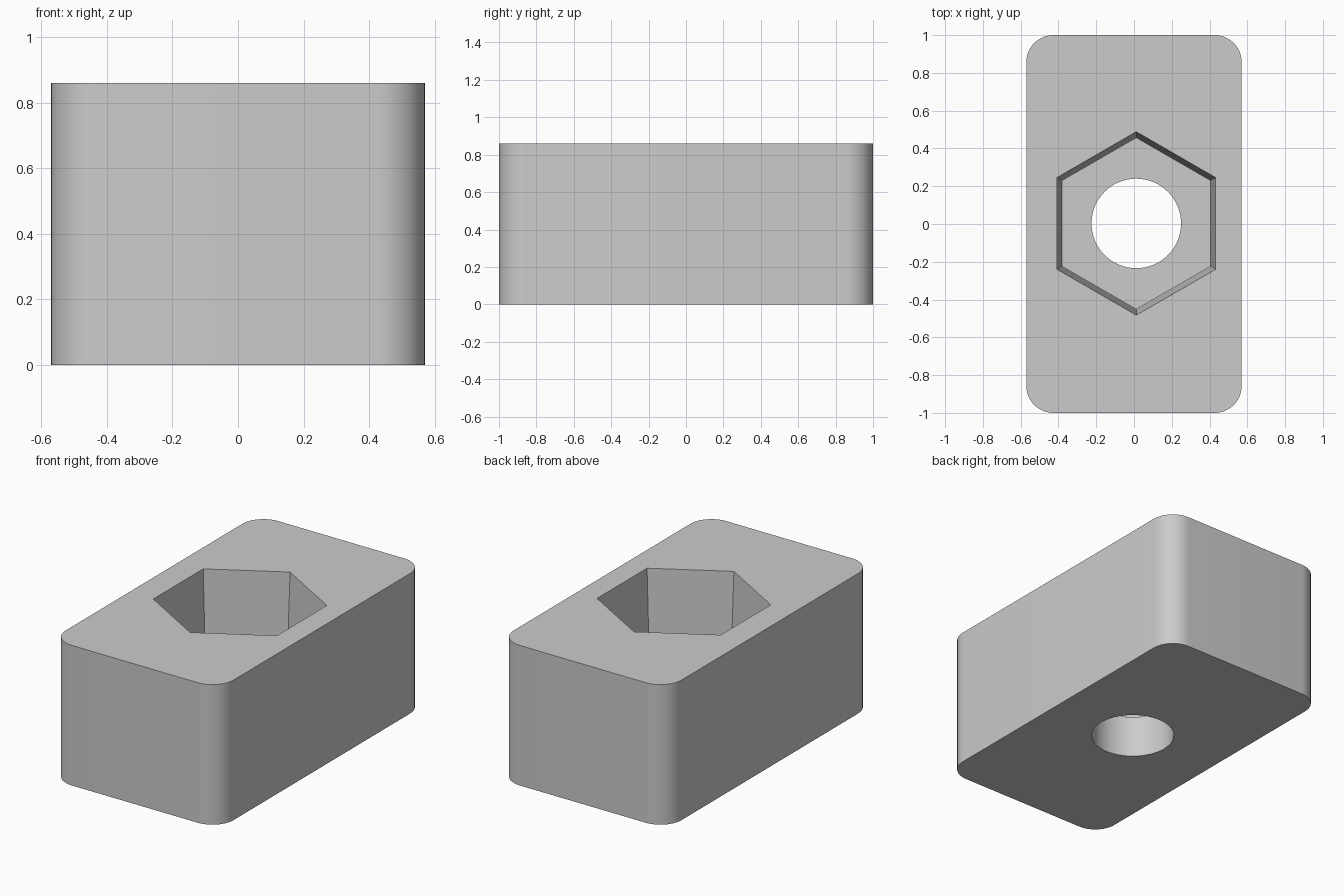
import bpy, bmesh, math

default = bpy.data.objects.get("Cube")
if default:
    bpy.data.objects.remove(default, do_unlink=True)

WIDTH, LENGTH, HEIGHT = 1.14, 2.0, 0.86
FLOOR = 0.26               # height of the hex pocket floor
CX, CY = 0.012, 0.003      # pocket and bore centre

grey = bpy.data.materials.new("light grey")
grey.use_nodes = True
colour = (0.6, 0.6, 0.6, 1)
grey.diffuse_color = colour
grey.node_tree.nodes["Principled BSDF"].inputs["Base Color"].default_value = colour


def make_object(name, bm):
    mesh = bpy.data.meshes.new(name)
    bmesh.ops.recalc_face_normals(bm, faces=bm.faces)
    bm.to_mesh(mesh)
    bm.free()
    obj = bpy.data.objects.new(name, mesh)
    bpy.context.collection.objects.link(obj)
    mesh.materials.append(grey)
    return obj


def cutter(name, sides, r_low, r_high, z_low, z_high):
    """Upright tapered prism with a corner pointing along y."""
    bm = bmesh.new()
    rings = []
    for r, z in ((r_low, z_low), (r_high, z_high)):
        angles = [math.pi / 2 + math.tau * i / sides for i in range(sides)]
        rings.append([bm.verts.new((CX + r * math.cos(a), CY + r * math.sin(a), z))
                      for a in angles])
        bm.faces.new(rings[-1])
    for i in range(sides):
        j = (i + 1) % sides
        bm.faces.new((rings[0][i], rings[0][j], rings[1][j], rings[1][i]))
    obj = make_object(name, bm)
    obj.hide_render = True
    return obj


# Block with rounded upright edges
bm = bmesh.new()
bmesh.ops.create_cube(bm, size=1)
for v in bm.verts:
    v.co = (v.co.x * WIDTH, v.co.y * LENGTH, (v.co.z + 0.5) * HEIGHT)
upright = [e for e in bm.edges if abs(e.verts[0].co.z - e.verts[1].co.z) > 0.5]
bmesh.ops.bevel(bm, geom=upright, offset=0.143, segments=12, profile=0.5,
                affect='EDGES')
block = make_object("nut_block", bm)

# Tapered hexagonal pocket above a round through bore; the pocket cutter
# continues its taper past the top face
over = 0.1
slope = (0.485 - 0.454) / (HEIGHT - FLOOR)
pocket = cutter("hex_pocket_cutter", 6, 0.454, 0.485 + slope * over,
                FLOOR, HEIGHT + over)
bore = cutter("bore_cutter", 64, 0.237, 0.237, -over, FLOOR + over)

bpy.context.view_layer.objects.active = block
for tool in (pocket, bore):
    mod = block.modifiers.new(tool.name, 'BOOLEAN')
    mod.operation = 'DIFFERENCE'
    mod.solver = 'EXACT'
    mod.object = tool
    bpy.ops.object.modifier_apply(modifier=mod.name)
    bpy.data.objects.remove(tool, do_unlink=True)

# Smooth the curved walls, keep the edges crisp
bpy.ops.object.select_all(action='DESELECT')
block.select_set(True)
bpy.ops.object.shade_smooth_by_angle(angle=math.radians(30))
